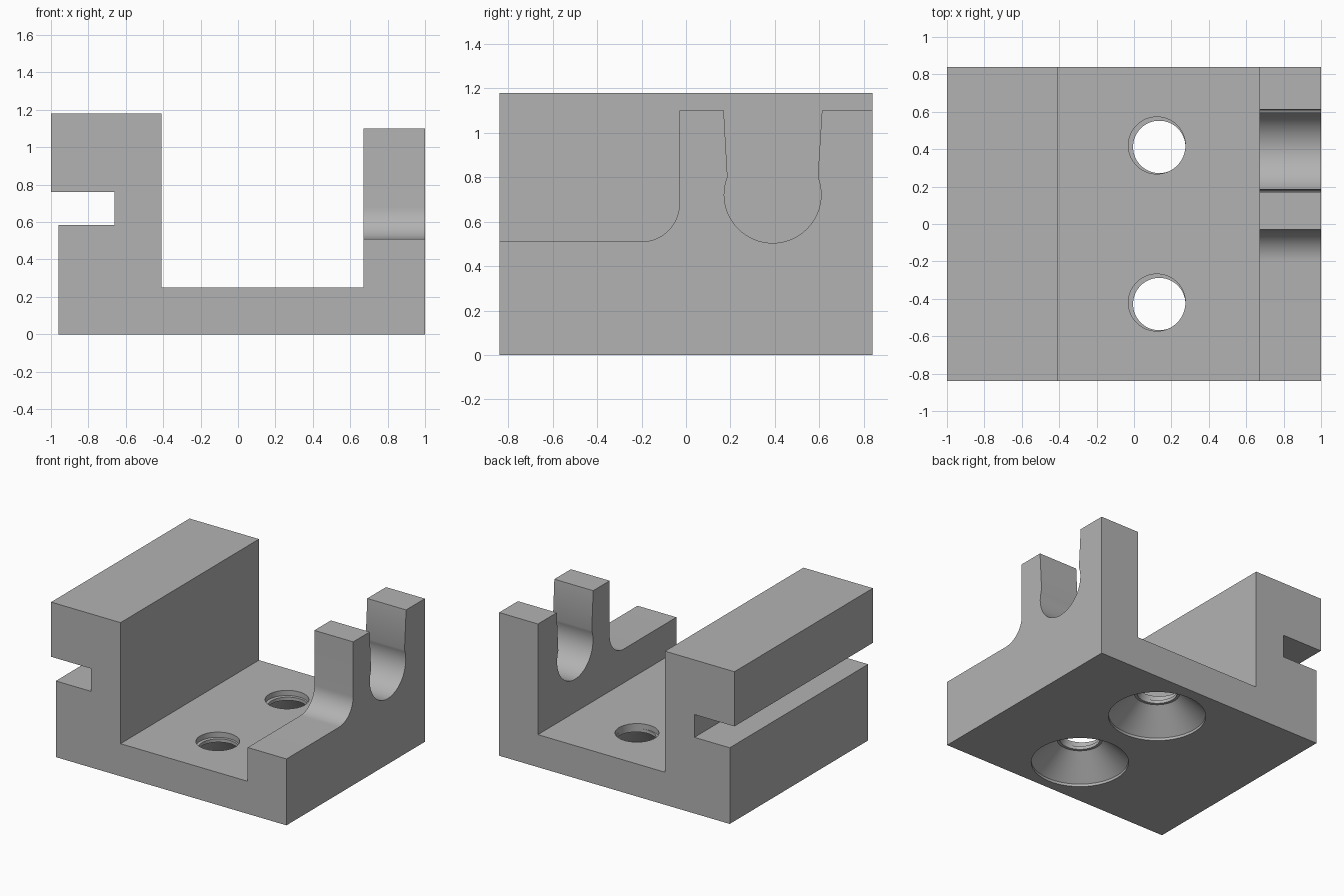
import bpy
import bmesh
from math import cos, sin, radians, atan2, pi
from mathutils import Vector

cube = bpy.data.objects.get("Cube")
if cube:
    bpy.data.objects.remove(cube, do_unlink=True)

GREY = (0.45, 0.45, 0.45, 1)
grey = bpy.data.materials.new("plain_grey")
grey.use_nodes = True
grey.diffuse_color = GREY
grey.node_tree.nodes["Principled BSDF"].inputs["Base Color"].default_value = GREY

HALF = 0.84     # half depth of the block
FLOOR = 0.25    # thickness of the floor


def add_object(name, bm):
    bmesh.ops.recalc_face_normals(bm, faces=bm.faces)
    mesh = bpy.data.meshes.new(name)
    bm.to_mesh(mesh)
    bm.free()
    mesh.materials.append(grey)
    obj = bpy.data.objects.new(name, mesh)
    bpy.context.collection.objects.link(obj)
    return obj


def prism(name, points, offset):
    """Extrude a closed outline along an offset vector."""
    bm = bmesh.new()
    face = bm.faces.new([bm.verts.new(p) for p in points])
    new = bmesh.ops.extrude_face_region(bm, geom=[face])["geom"]
    verts = [v for v in new if isinstance(v, bmesh.types.BMVert)]
    bmesh.ops.translate(bm, verts=verts, vec=Vector(offset))
    return add_object(name, bm)


def lathe(name, centre, profile, steps=64):
    """Solid of revolution about a vertical axis from (radius, z) pairs."""
    bm = bmesh.new()
    rings = [[bm.verts.new((centre[0] + r * cos(2 * pi * i / steps),
                            centre[1] + r * sin(2 * pi * i / steps), z))
              for i in range(steps)] for r, z in profile]
    for low, high in zip(rings, rings[1:]):
        for i in range(steps):
            j = (i + 1) % steps
            bm.faces.new((low[i], low[j], high[j], high[i]))
    bm.faces.new(rings[0])
    bm.faces.new(rings[-1])
    return add_object(name, bm)


def arc(cy, cz, r, start, end, steps):
    return [(cy + r * cos(start + (end - start) * i / steps),
             cz + r * sin(start + (end - start) * i / steps))
            for i in range(steps + 1)]


def combine(target, tool, operation):
    mod = target.modifiers.new(operation.lower(), "BOOLEAN")
    mod.operation = operation
    mod.solver = "EXACT"
    mod.object = tool
    bpy.context.view_layer.objects.active = target
    bpy.ops.object.modifier_apply(modifier=mod.name)
    bpy.data.objects.remove(tool, do_unlink=True)


# Floor and tall slotted jaw, one section running front to back
section = [(-0.96, 0), (0.67, 0), (0.67, FLOOR), (-0.41, FLOOR), (-0.41, 1.18),
           (-1, 1.18), (-1, 0.76), (-0.66, 0.76), (-0.66, 0.585), (-0.96, 0.585)]
body = prism("bracket_body", [(x, -HALF, z) for x, z in section], (0, 2 * HALF, 0))

# Side wall with a low shelf, a fillet and a round-bottomed slot
slot_y, slot_z, slot_r = 0.39, 0.722, 0.218
neck = atan2(0.08, 0.205)
outline = [(-HALF, 0), (-HALF, 0.51)]
outline += arc(-0.2, 0.68, 0.17, radians(-90), 0, 16)
outline += [(-0.03, 1.1), (0.17, 1.1)]
outline += arc(slot_y, slot_z, slot_r, pi - neck, 2 * pi + neck, 40)
outline += [(0.612, 1.1), (HALF, 1.1), (HALF, 0)]
wall = prism("fork_wall", [(0.67, y, z) for y, z in outline], (0.33, 0, 0))
combine(body, wall, "UNION")

# Two screw holes: a bore from above and a countersink from below
for y in (-0.42, 0.42):
    sink = lathe("countersink_cutter", (0.135, y - 0.008),
                 [(0.34, -0.1), (0.34, 0.02), (0.16, 0.185), (0.14, 0.185), (0.14, 0.23)])
    combine(body, sink, "DIFFERENCE")
    bore = lathe("bore_cutter", (0.1225, y), [(0.1525, 0.21), (0.1525, 0.4)])
    combine(body, bore, "DIFFERENCE")

# Smooth the curved faces, keep the edges sharp
bpy.ops.object.select_all(action="DESELECT")
body.select_set(True)
bpy.context.view_layer.objects.active = body
bpy.ops.object.shade_smooth_by_angle(angle=radians(25))
